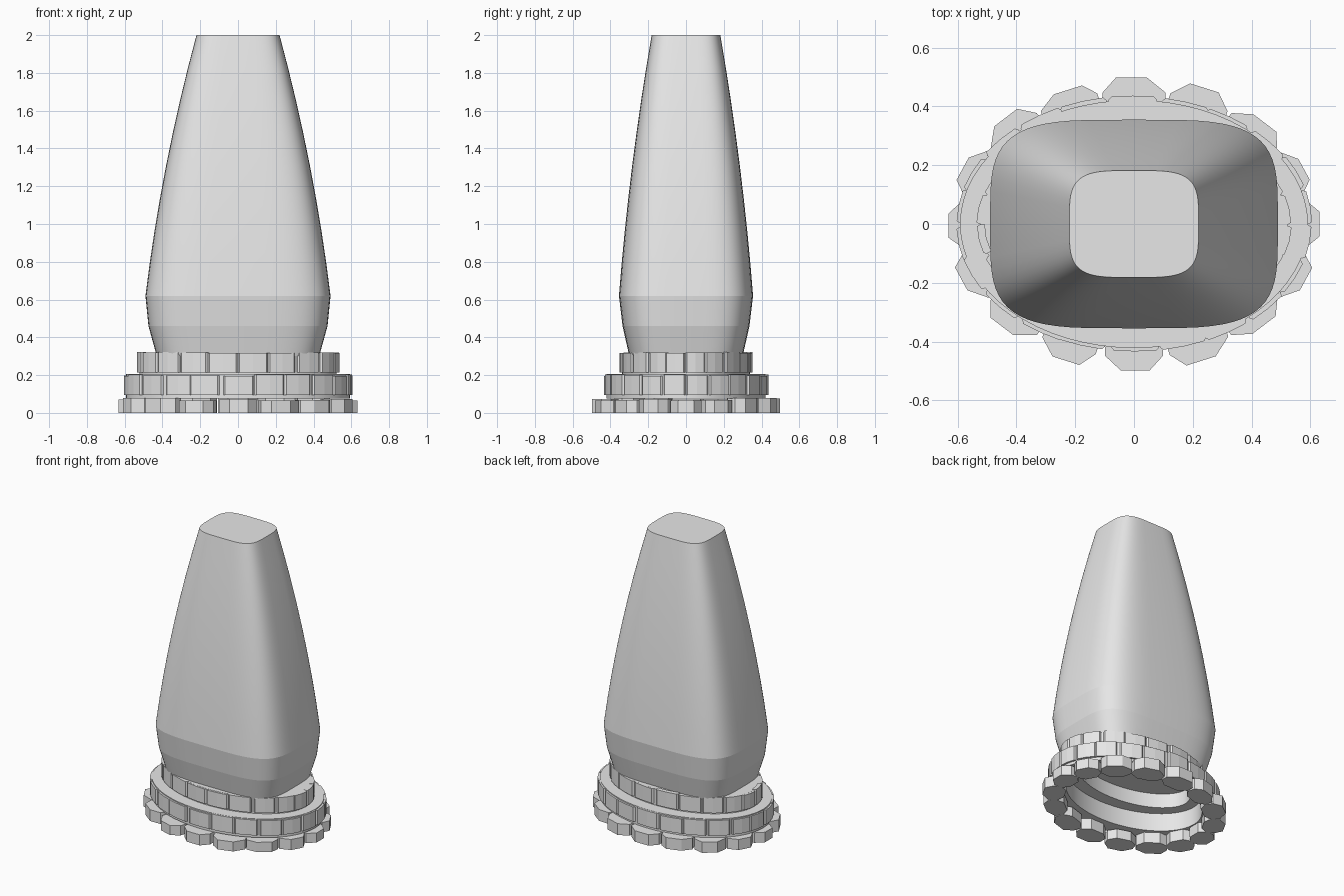
import bpy, bmesh, math, random
from math import sin, cos, pi

if "Cube" in bpy.data.objects:
    bpy.data.objects.remove(bpy.data.objects["Cube"])

random.seed(4)
stone = bpy.data.materials.new("pale_stone_grey")
stone.diffuse_color = (0.8, 0.8, 0.8, 1)
stone.use_nodes = True
stone.node_tree.nodes["Principled BSDF"].inputs["Base Color"].default_value = stone.diffuse_color


def finish(bm, name):
    bmesh.ops.recalc_face_normals(bm, faces=bm.faces)
    me = bpy.data.meshes.new(name)
    bm.to_mesh(me)
    bm.free()
    me.materials.append(stone)
    ob = bpy.data.objects.new(name, me)
    bpy.context.collection.objects.link(ob)
    return ob


def on_ellipse(a, b, t, off=0.0, side=0.0):
    """Point on an ellipse, moved outward by off and sideways by side."""
    nx, ny = cos(t) / a, sin(t) / b
    l = math.hypot(nx, ny)
    nx, ny = nx / l, ny / l
    return (a * cos(t) + nx * off - ny * side, b * sin(t) + ny * off + nx * side)


def prism(bm, pts, z0, z1):
    lo = [bm.verts.new((x, y, z0)) for x, y in pts]
    hi = [bm.verts.new((x, y, z1)) for x, y in pts]
    bm.faces.new(lo[::-1])
    bm.faces.new(hi)
    n = len(pts)
    for i in range(n):
        j = (i + 1) % n
        bm.faces.new((lo[i], lo[j], hi[j], hi[i]))


def ring(name, a, b, depth, z0, z1, n=64):
    bm = bmesh.new()
    loops = []
    for off, z in ((0, z0), (0, z1), (-depth, z1), (-depth, z0)):
        loops.append([bm.verts.new((*on_ellipse(a, b, 2 * pi * i / n, off), z)) for i in range(n)])
    for k in range(4):
        p, q = loops[k], loops[(k + 1) % 4]
        for i in range(n):
            j = (i + 1) % n
            f = bm.faces.new((p[i], p[j], q[j], q[i]))
            f.smooth = k in (0, 2)
    for e in bm.edges:
        # keep the four rims crisp
        if abs(e.verts[0].co.z - e.verts[1].co.z) < 1e-6:
            e.smooth = False
    return finish(bm, name)


def bricks(name, a, b, count, z0, z1):
    bm = bmesh.new()
    step = 2 * pi / count
    for i in range(count):
        t = (i + 0.5) * step + random.uniform(-0.02, 0.02)
        h = step * 0.48
        c = h * 0.88
        out = random.uniform(-0.004, 0.0)
        pts = [on_ellipse(a, b, t + u, o) for u, o in (
            (-h, -0.03), (-h, out - 0.01), (-c, out), (0, out), (c, out), (h, out - 0.01), (h, -0.03), (0, -0.03))]
        prism(bm, pts, z0, z1 + random.uniform(-0.004, 0.004))
    return finish(bm, name)


# tapering body: rounded-rectangle sections, open swelling near the foot
levels = [(0.30, 0.43, 0.30), (0.46, 0.474, 0.336), (0.62, 0.49, 0.355)]
for i in range(1, 9):
    u = i / 8
    levels.append((0.62 + 1.38 * u, 0.49 - 0.27 * (0.62 * u + 0.38 * u * u),
                   0.355 - 0.173 * (0.62 * u + 0.38 * u * u)))
bm = bmesh.new()
N = 64
rows = []
for z, a, b in levels:
    row = []
    for i in range(N):
        c, s = cos(2 * pi * i / N), sin(2 * pi * i / N)
        row.append(bm.verts.new((a * math.copysign(abs(c) ** 0.5, c),
                                 b * math.copysign(abs(s) ** 0.5, s), z)))
    rows.append(row)
for p, q in zip(rows, rows[1:]):
    for i in range(N):
        j = (i + 1) % N
        bm.faces.new((p[i], p[j], q[j], q[i])).smooth = True
bm.faces.new(rows[0][::-1])
bm.faces.new(rows[-1])
for k in (0, 1, 2, len(rows) - 1):
    for i in range(N):
        bm.edges.get((rows[k][i], rows[k][(i + 1) % N])).smooth = False
finish(bm, "tapered_body")

# two stepped tiers, each a hollow core faced with bricks
ring("upper_tier_core", 0.522, 0.338, 0.10, 0.20, 0.318)
bricks("upper_tier_bricks", 0.538, 0.352, 20, 0.215, 0.32)
ring("middle_tier_core", 0.592, 0.422, 0.10, 0.075, 0.205)
bricks("middle_tier_bricks", 0.607, 0.437, 22, 0.095, 0.20)

# ring of loose faceted ground stones
bm = bmesh.new()
A, B, COUNT = 0.562, 0.428, 16
for i in range(COUNT):
    t = 2 * pi * i / COUNT
    w = 0.46 * math.hypot(A * sin(t), B * cos(t)) * 2 * pi / COUNT * random.uniform(0.95, 1.1)
    d = 0.07 if i % 4 == 0 else random.uniform(0.06, 0.072)
    sk = random.uniform(-0.015, 0.015)
    shape = ((-w, -0.03), (-w, 0.02), (-w * 0.5 + sk, d), (w * 0.5 + sk, d),
             (w, 0.02), (w, -0.03), (w * 0.5, -0.07), (-w * 0.5, -0.07))
    prism(bm, [on_ellipse(A, B, t, o, s) for s, o in shape], 0.0, random.uniform(0.066, 0.08))
finish(bm, "ground_stones")
